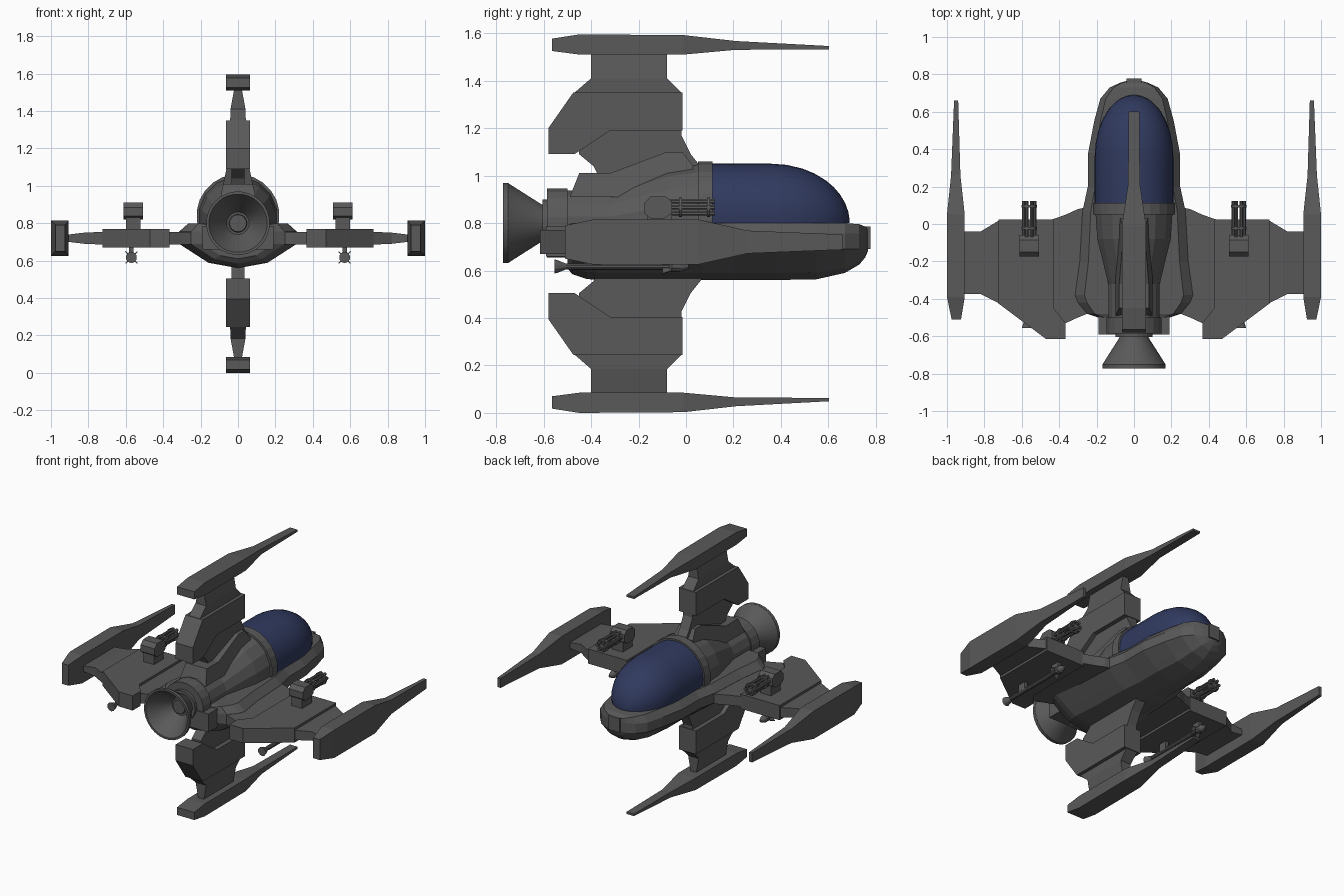
import bpy, bmesh, math

if "Cube" in bpy.data.objects:
    bpy.data.objects.remove(bpy.data.objects["Cube"])

def material(name, rgb):
    m = bpy.data.materials.new(name)
    m.diffuse_color = (*rgb, 1)
    m.use_nodes = True
    m.node_tree.nodes["Principled BSDF"].inputs["Base Color"].default_value = m.diffuse_color
    return m

GREY = material("hull grey", (0.1, 0.1, 0.1))
BLUE = material("canopy blue", (0.03, 0.042, 0.115))

def loft(name, rings, mat=GREY, smooth=False):
    """Skin a list of equal-length point rings and cap both ends."""
    bm = bmesh.new()
    vs = [[bm.verts.new(p) for p in r] for r in rings]
    n = len(rings[0])
    for a, b in zip(vs, vs[1:]):
        for i in range(n):
            j = (i + 1) % n
            bm.faces.new((a[i], a[j], b[j], b[i]))
    bm.faces.new(vs[0])
    bm.faces.new(vs[-1])
    bmesh.ops.recalc_face_normals(bm, faces=bm.faces)
    me = bpy.data.meshes.new(name)
    bm.to_mesh(me)
    bm.free()
    me.materials.append(mat)
    ob = bpy.data.objects.new(name, me)
    bpy.context.collection.objects.link(ob)
    if smooth:
        bpy.ops.object.select_all(action='DESELECT')
        ob.select_set(True)
        bpy.context.view_layer.objects.active = ob
        bpy.ops.object.shade_smooth_by_angle(angle=math.radians(30))
    return ob

def tube(name, stations, x=0, z=0.8, n=16, smooth=False):
    """Round body along y from (radius, y, z offset) stations."""
    loft(name, [[(x + r * math.cos(2 * math.pi * (i + .5) / n), y,
                  z + dz + r * math.sin(2 * math.pi * (i + .5) / n)) for i in range(n)]
                for r, y, dz in stations], smooth=smooth)

def box(name, x0, x1, y0, y1, z0, z1):
    loft(name, [[(x0, y, z0), (x1, y, z0), (x1, y, z1), (x0, y, z1)] for y in (y0, y1)])

# Lower hull: stations of y, half width, bottom z, top z
hull = []
for y, w, zb, zt in [(-.5, .19, .61, .79), (-.48, .25, .585, .8), (-.42, .30, .565, .8),
                     (-.38, .315, .56, .8), (-.2, .29, .56, .8), (.07, .275, .56, .8),
                     (.2, .247, .56, .8), (.38, .245, .56, .8), (.55, .213, .563, .8),
                     (.67, .18, .59, .8), (.73, .13, .625, .795), (.755, .075, .655, .785),
                     (.768, .03, .685, .775)]:
    k = max(.69, zb + .01)
    half = [(w * .5, zb + (k - zb) * .22), (w * .68, zb + (k - zb) * .5), (w, k), (w, .755),
            (w * .84, zt)]
    hull.append([(0, y, zb)] + [(x, y, z) for x, z in half] + [(-x, y, z) for x, z in half[::-1]])
loft("hull", hull)
box("nose_block", -.04, .04, .7, .777, .69, .785)

# Canopy dome: circular section cut flat at the rim, elliptical taper to the nose
dome = []
for t in (-.75, 0, .2, .4, .55, .7, .8, .88, .94, .98, .998):
    s = math.sqrt(1 - max(t, 0) ** 2)
    ring = []
    for i in range(19):
        a = math.radians(-11 + 202 * i / 18)
        ring.append((.21 * s * math.cos(a), .36 + .33 * t, .8 + (.04 + .21 * math.sin(a)) * s))
    dome.append(ring)
loft("canopy", dome, BLUE, True)

# Canopy frame, rear fuselage, engine housing
tube("canopy_frame", [(.222, .05, .04), (.222, .112, .04)], n=24)
tube("rear_fuselage", [(.21, .06, .04), (.2, -.08, .03), (.14, -.32, 0), (.14, -.5, 0)])
tube("engine_collar", [(.148, -.5, 0), (.148, -.585, 0)], n=20)
tube("engine_neck", [(.1, -.58, 0), (.1, -.605, 0)], n=20)
box("engine_mount", -.19, .19, -.59, -.42, .66, .785)
tube("engine_nozzle", [(.07, -.57, 0), (.08, -.61, 0), (.163, -.74, 0), (.17, -.75, 0),
                       (.17, -.772, 0), (.156, -.772, 0), (.06, -.625, 0)], n=28, smooth=True)
tube("nozzle_core", [(.055, -.6, 0), (.045, -.64, 0)], n=20)

# Raised base under the upper fin
base = [(-.49, .91), (-.45, 1.01), (-.32, 1.01), (-.08, 1.10), (-.015, 1.10), (.03, 1.04), (.03, .91)]
loft("fin_base", [[(s * (.1 - .04 * (z - .91) / .19), y, z) for y, z in base] for s in (-1, 1)])

# Each map turns (span, y, thickness) into a place on the ship
maps = {"right_wing": lambda s, y, t: (s, y, .72 + t),
        "left_wing": lambda s, y, t: (-s, y, .72 + t),
        "upper_fin": lambda s, y, t: (t, y, s),
        "lower_fin": lambda s, y, t: (t, y, 1.595 - s)}

wing = dict(
    root=[(.2, -.46, .1, .034), (.3, -.5, .08, .034), (.365, -.53, .05, .034), (.45, -.5, .02, .034)],
    block=[(.43, .025), (.725, .025), (.725, -.425), (.47, -.615), (.365, -.615), (.365, -.53), (.43, -.45)],
    thick=.05,
    neck=[(.72, -.425, .02, .034), (.82, -.375, -.04, .03), (.92, -.375, -.04, .018)],
    pod=[(-.51, .925, .975, .07), (-.39, .905, 1, .095), (.05, .905, 1, .095),
         (.26, .928, .978, .048), (.66, .94, .962, .032)])
fin = dict(
    root=[(.98, -.36, .1, .035), (1.04, -.39, .06, .035), (1.09, -.45, .02, .035),
          (1.17, -.45, -.02, .035), (1.22, -.45, -.02, .035)],
    block=[(1.19, -.015), (1.35, -.015), (1.35, -.475), (1.2, -.58), (1.09, -.58), (1.09, -.47), (1.19, -.32)],
    thick=.065,
    neck=[(1.345, -.475, -.015, .042), (1.41, -.4, -.08, .04), (1.53, -.4, -.08, .018)],
    pod=[(-.565, 1.525, 1.577, .065), (-.45, 1.51, 1.595, .065), (-.01, 1.51, 1.592, .065),
         (.21, 1.53, 1.567, .032), (.602, 1.532, 1.546, .028)])

for name, m in maps.items():
    d = wing if "wing" in name else fin
    for part in ("root", "neck"):
        loft(f"{name}_{part}", [[m(s, a, -t), m(s, b, -t), m(s, b, t), m(s, a, t)]
                                for s, a, b, t in d[part]])
    loft(f"{name}_block", [[m(s, y, t) for s, y in d["block"]] for t in (-d["thick"], d["thick"])])
    loft(f"{name}_tip_pod", [[m(a, y, -t), m(b, y, -t), m(b, y, t), m(a, y, t)]
                             for y, a, b, t in d["pod"]])

# Wing turrets and underwing rockets
for side, sx in (("right", 1), ("left", -1)):
    cx = .56 * sx
    box(f"{side}_turret_base", cx - .04, cx + .04, -.165, -.06, .765, .835)
    head = [(-.175, .84), (-.175, .885), (-.15, .912), (-.085, .912), (-.06, .89), (-.06, .84),
            (-.09, .82), (-.15, .82)]
    loft(f"{side}_turret_head", [[(cx + dx, y, z) for y, z in head] for dx in (-.053, .053)])
    for i in range(6):
        a = math.pi * i / 3
        tube(f"{side}_gun_barrel_{i}", [(.01, -.07, 0), (.01, .122, 0)],
             cx + .029 * math.cos(a), .866 + .029 * math.sin(a), 8)
    for i, y in enumerate((-.03, .088)):
        tube(f"{side}_barrel_clamp_{i}", [(.043, y, 0), (.043, y + .014, 0)], cx, .866, 12)
    rx = .57 * sx
    tube(f"{side}_rocket", [(.03, -.555, 0), (.026, -.54, 0), (.012, -.505, 0), (.014, -.49, 0),
                            (.014, -.07, 0), (.024, -.06, 0), (.024, -.025, 0), (.008, .01, 0)],
         rx, .617, 10)
    for i, y in enumerate((-.42, -.1)):
        box(f"{side}_rocket_pylon_{i}", rx - .012, rx + .012, y, y + .06, .617, .68)
    for i in range(4):
        a = math.pi * (i / 2 + .25)
        c, s = math.cos(a), math.sin(a)
        fin_pts = [(.01, -.1), (.045, -.1), (.01, -.03)]
        loft(f"{side}_rocket_fin_{i}", [[(rx + r * c - k * s, y, .617 + r * s + k * c)
                                         for r, y in fin_pts] for k in (-.003, .003)])
